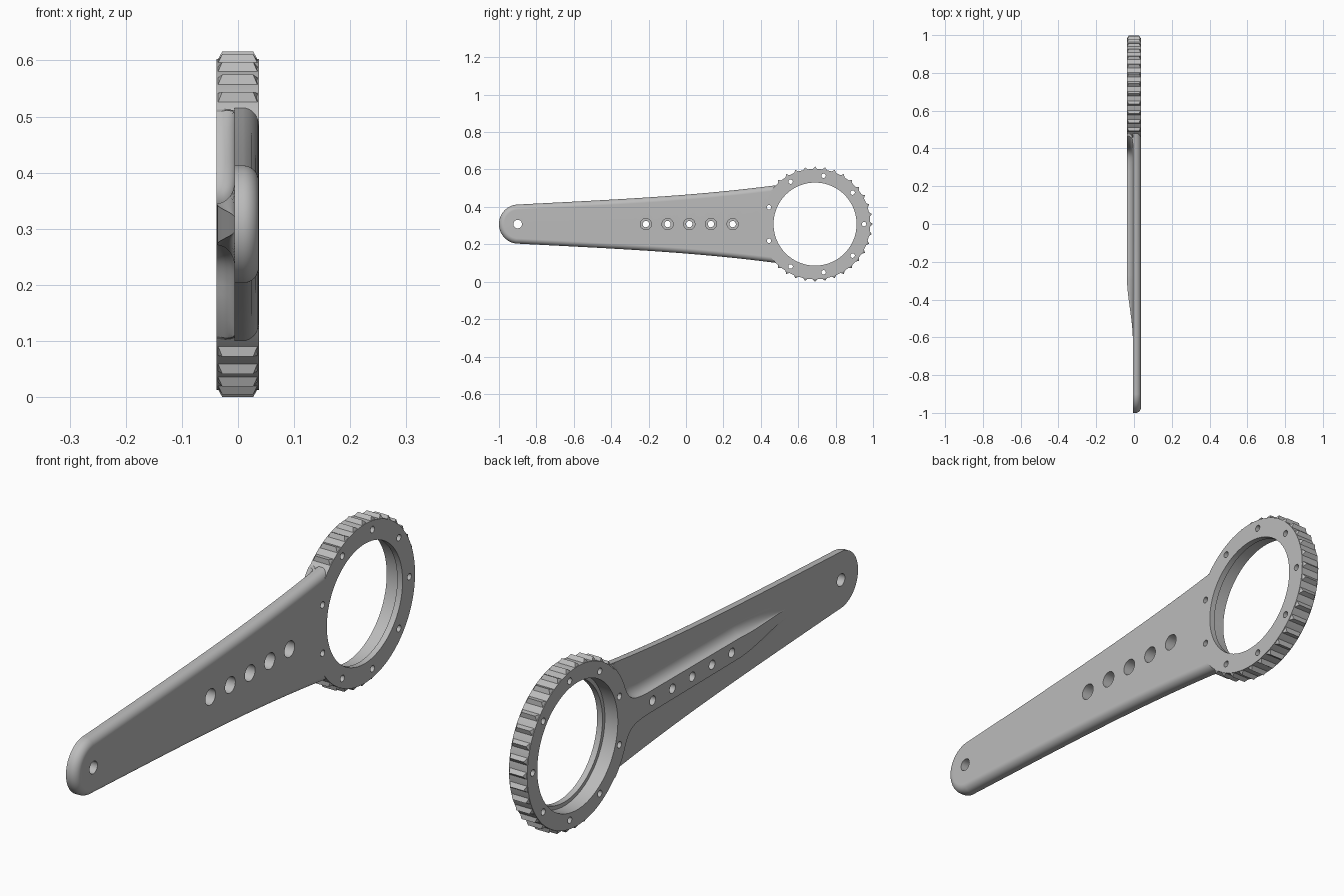
import bpy, bmesh
from math import sin, cos, pi, radians, sqrt
from mathutils import Vector, Matrix
from mathutils.geometry import interpolate_bezier

if "Cube" in bpy.data.objects:
    bpy.data.objects.remove(bpy.data.objects["Cube"])

MID_Z = 0.308           # height of the long axis
RING_Y = 0.69           # centre of the ring
FRONT, BACK, RIDGE = 0.037, -0.006, -0.038   # x of main face, back face, rib top

grey = bpy.data.materials.new("grey metal")
grey.use_nodes = True
COLOUR = (0.5, 0.5, 0.5, 1)
grey.diffuse_color = COLOUR
grey.node_tree.nodes["Principled BSDF"].inputs["Base Color"].default_value = COLOUR


def make(name, bm):
    bmesh.ops.recalc_face_normals(bm, faces=bm.faces)
    mesh = bpy.data.meshes.new(name)
    bm.to_mesh(mesh)
    bm.free()
    mesh.materials.append(grey)
    obj = bpy.data.objects.new(name, mesh)
    bpy.context.collection.objects.link(obj)
    return obj


def select(obj):
    bpy.ops.object.select_all(action='DESELECT')
    obj.select_set(True)
    bpy.context.view_layer.objects.active = obj


def drill(obj, spots, sides=32):
    """Cut holes along x; each spot is (y, z offset, radius)."""
    bm = bmesh.new()
    for y, z, r in spots:
        place = Matrix.Translation((0, y, MID_Z + z)) @ Matrix.Rotation(pi / 2, 4, 'Y')
        bmesh.ops.create_cone(bm, cap_ends=True, segments=sides, radius1=r,
                              radius2=r, depth=0.3, matrix=place)
    cutter = make("hole_cutter", bm)
    cutter.hide_render = True
    mod = obj.modifiers.new("holes", 'BOOLEAN')
    mod.operation, mod.solver, mod.object = 'DIFFERENCE', 'EXACT', cutter
    select(obj)
    bpy.ops.object.modifier_apply(modifier=mod.name)
    bpy.data.objects.remove(cutter)


def finish(obj):
    select(obj)
    bpy.ops.object.shade_smooth_by_angle(angle=radians(30))
    mod = obj.modifiers.new("even shading", 'WEIGHTED_NORMAL')
    mod.keep_sharp = True


def bezier(a, b, c, d, count):
    pts = interpolate_bezier(*[Vector((*p, 0)) for p in (a, b, c, d)], count)
    return [p.to_2d() for p in pts]


def loft(name, path, layers, shape):
    """Mirror a (y, z) path across the axis and stack it in layers of
    (x, outward offset); shape adjusts each (x, y, z) point."""
    n = len(path)
    bm = bmesh.new()
    loops = []
    for x, off in layers:
        half = []
        for i, p in enumerate(path):
            t = (path[min(i + 1, n - 1)] - path[max(i - 1, 0)]).normalized()
            q = p + Vector((-t.y, t.x)) * off
            half.append(shape(x, q.x, max(q.y, 0.002)))
        top = [bm.verts.new((x, y, MID_Z + z)) for x, y, z in half]
        low = [bm.verts.new((x, y, MID_Z - z)) for x, y, z in half]
        loops.append(top + low[::-1])
    for a, b in zip(loops, loops[1:]):
        for i in range(2 * n):
            j = (i + 1) % (2 * n)
            bm.faces.new((a[i], a[j], b[j], b[i]))
    for loop in (loops[0], loops[-1]):
        for i in range(n - 1):
            bm.faces.new((loop[i], loop[i + 1], loop[-i - 2], loop[-i - 1]))
    return make(name, bm)


STEPS = [i / 8 * pi / 2 for i in range(9)]
SOCKETS = [0.0175 + 0.116 * k for k in range(-2, 3)]

# Arm: rounded tip, gently flared sides, rounded edge on the main face
tip = [Vector((-0.895 - 0.105 * cos(radians(a)), 0.105 * sin(radians(a))))
       for a in range(2, 87, 4)]
side = bezier((-0.89, 0.105), (-0.35, 0.133), (0.05, 0.15), (0.5, 0.21), 40)
EDGE = 0.028
arm_layers = [(BACK, 0)] + [(FRONT - EDGE + EDGE * sin(a), -EDGE * (1 - cos(a))) for a in STEPS]
arm = loft("arm", tip + side, arm_layers, lambda x, y, z: (x, y, z))
drill(arm, [(y, 0, 0.03) for y in SOCKETS] + [(-0.9, 0, 0.023)])
drill(arm, [(RING_Y, 0, 0.285)], 96)
finish(arm)

# Rib on the back: fades out toward the tip and flares into the ring
spine = [Vector((-0.62 + 0.35 * i / 14, 0.012 + 0.025 * i / 14)) for i in range(14)]
spine += [Vector((-0.27 + 0.55 * i / 6, 0.037 + 0.003 * i / 6)) for i in range(6)]
spine += bezier((0.28, 0.04), (0.36, 0.044), (0.383, 0.05), (0.409, 0.105), 16)
spine += [Vector((RING_Y - sqrt(0.09 - z * z), z)) for z in (0.125, 0.145, 0.165, 0.185, 0.2, 0.215)]


def fade(x, y, z):
    t = min(max((y + 0.62) / 0.35, 0), 1)
    if x < BACK:
        x = BACK + (x - BACK) * t * t * (3 - 2 * t)
    return x, y, min(z, 0.208 + 0.13 * (y - 0.5))


rib_layers = [(BACK + (RIDGE - BACK) * (1 - sin(a)), 0.04 * (1 - cos(a))) for a in STEPS]
rib = loft("rib", spine, rib_layers + [(BACK + 0.003, 0.04)], fade)
drill(rib, [(y, 0, 0.017) for y in SOCKETS])
drill(rib, [(RING_Y, 0, 0.285)], 96)
finish(rib)

# Ring: turned section with a stepped bore, then nine bolt holes
section = [(RIDGE, 0.295), (FRONT, 0.295), (FRONT, 0.222), (0.015, 0.222), (0.015, 0.236), (RIDGE, 0.236)]
bm = bmesh.new()
turns = []
for i in range(108):
    a = 2 * pi * i / 108
    turns.append([bm.verts.new((x, RING_Y + r * cos(a), MID_Z + r * sin(a))) for x, r in section])
for i, a in enumerate(turns):
    b = turns[(i + 1) % len(turns)]
    for j in range(len(section)):
        k = (j + 1) % len(section)
        bm.faces.new((a[j], a[k], b[k], b[j]))
ring = make("ring", bm)
drill(ring, [(RING_Y + 0.262 * cos(radians(a)), 0.262 * sin(radians(a)), 0.012)
             for a in range(0, 360, 40)], 20)
finish(ring)

# Grip teeth: ridges with sloping ends, left out where the arm joins
bm = bmesh.new()
for k in range(-13, 14):
    turn = Matrix.Translation((0, RING_Y, MID_Z)) @ Matrix.Rotation(radians(10 * k), 4, 'X')

    def corner(x, r, side):
        return bm.verts.new(turn @ Vector((x, r, side)))
    back, front = [[corner(x, 0.29, -0.017), corner(x, 0.29, 0.017), corner(x + lean, 0.308, 0)]
                   for x, lean in ((RIDGE, 0.01), (FRONT, -0.01))]
    bm.faces.new(back)
    bm.faces.new(front)
    for i in range(3):
        j = (i + 1) % 3
        bm.faces.new((back[i], back[j], front[j], front[i]))
make("grip_teeth", bm)
